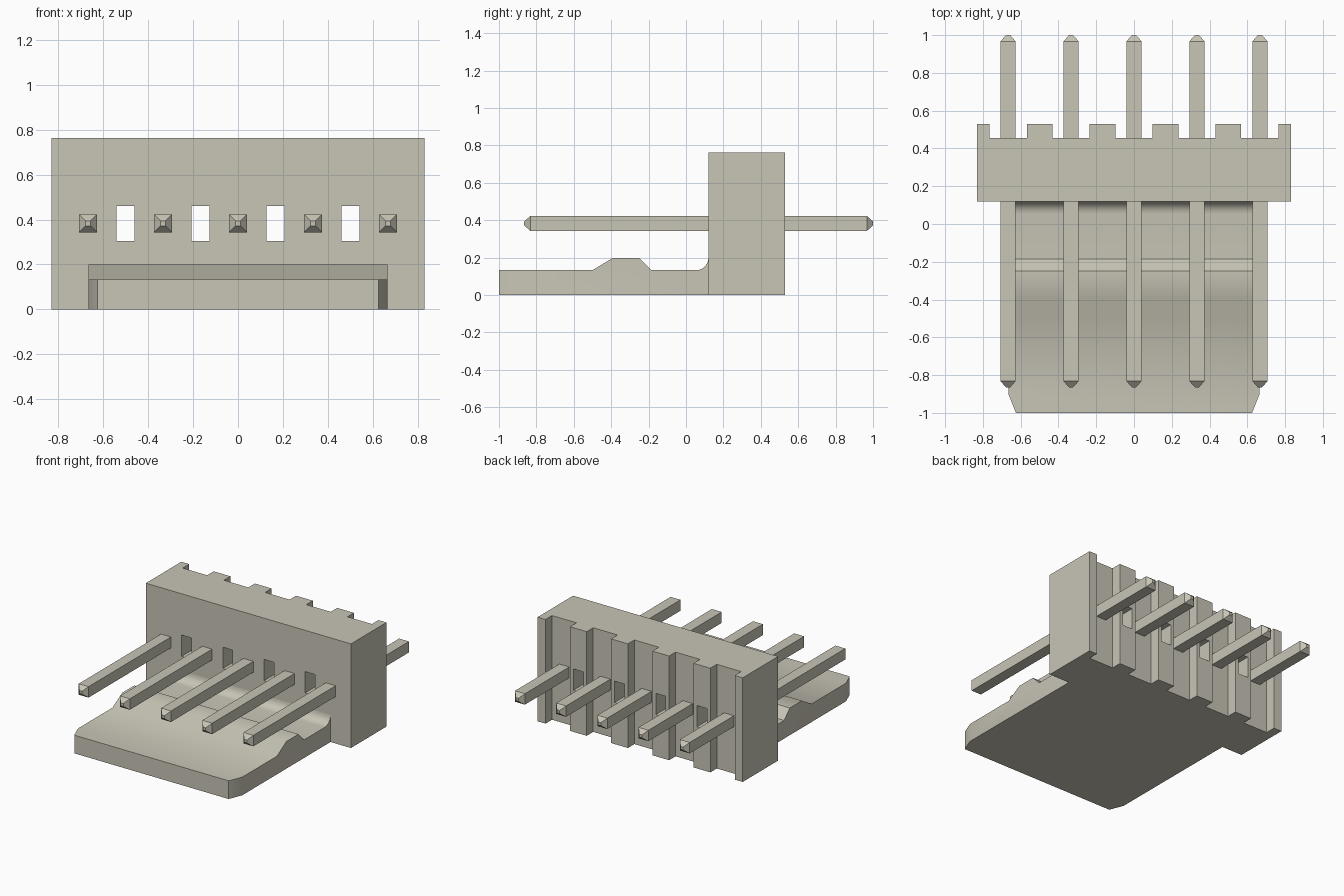
import bpy, bmesh, math
from mathutils import Vector

if "Cube" in bpy.data.objects:
    bpy.data.objects.remove(bpy.data.objects["Cube"])

mat = bpy.data.materials.new("ivory_plastic")
mat.diffuse_color = (0.58, 0.56, 0.47, 1)
mat.use_nodes = True
mat.node_tree.nodes["Principled BSDF"].inputs["Base Color"].default_value = mat.diffuse_color


def finish(name, bm):
    bmesh.ops.recalc_face_normals(bm, faces=bm.faces)
    me = bpy.data.meshes.new(name)
    bm.to_mesh(me)
    bm.free()
    me.materials.append(mat)
    ob = bpy.data.objects.new(name, me)
    bpy.context.collection.objects.link(ob)
    return ob


def prism(name, pts, depth):
    """Extrude a closed outline of 3D points along a vector."""
    bm = bmesh.new()
    face = bm.faces.new([bm.verts.new(p) for p in pts])
    ext = bmesh.ops.extrude_face_region(bm, geom=[face])["geom"]
    bmesh.ops.translate(bm, vec=Vector(depth),
                        verts=[g for g in ext if isinstance(g, bmesh.types.BMVert)])
    return finish(name, bm)


def box(name, x0, x1, y0, y1, z0, z1):
    return prism(name, [(x0, y0, z0), (x1, y0, z0), (x1, y1, z0), (x0, y1, z0)],
                 (0, 0, z1 - z0))


def cut(target, cutters, op='DIFFERENCE'):
    """Apply boolean cutters, then remove them."""
    bpy.context.view_layer.objects.active = target
    for c in cutters:
        c.hide_render = True
        mod = target.modifiers.new("cut", 'BOOLEAN')
        mod.operation, mod.object, mod.solver = op, c, 'EXACT'
        bpy.ops.object.modifier_apply(modifier=mod.name)
        bpy.data.objects.remove(c)


PITCH = 1 / 3
PIN_X = [PITCH * i for i in range(-2, 3)]

# Housing wall: comb outline with a groove behind every pin
FRONT, GROOVE, BACK, W, H = 0.12, 0.455, 0.53, 0.83, 0.762
outline = [(-W, FRONT), (W, FRONT), (W, BACK)]
for x in reversed(PIN_X):
    outline += [(x + 0.099, BACK), (x + 0.099, GROOVE),
                (x - 0.099, GROOVE), (x - 0.099, BACK)]
outline.append((-W, BACK))
housing = prism("housing_wall", [(x, y, 0) for x, y in outline], (0, 0, H))

# Slots passing through the wall between the pins
cut(housing, [box("slot_cutter", x - 0.04, x + 0.04, 0, 0.7, 0.305, 0.46)
              for x in (-1.5 * PITCH, -0.5 * PITCH, 0.5 * PITCH, 1.5 * PITCH)])

# Locking plate: side profile with ridge and a fillet at the wall
T, R, PW = 0.133, 0.066, 0.665
side = [(FRONT, 0), (-1, 0), (-1, T), (-0.5, T), (-0.39, T + R),
        (-0.25, T + R), (-0.185, T)]
side += [(FRONT - R + R * math.sin(a), T + R - R * math.cos(a))
         for a in (math.radians(15 * i) for i in range(7))]
plate = prism("locking_plate", [(-PW, y, z) for y, z in side], (2 * PW, 0, 0))

# Clipped front corners of the plate
cut(plate, [prism("corner_cutter",
                  [(s * 0.625, -1, -0.1), (s * 0.665, -0.9, -0.1),
                   (s * 0.705, -0.8, -0.1), (s * 0.8, -1.1, -0.1),
                   (s * 0.585, -1.1, -0.1)], (0, 0, 0.5)) for s in (-1, 1)])
bpy.ops.object.select_all(action='DESELECT')
plate.select_set(True)
bpy.context.view_layer.objects.active = plate
bpy.ops.object.shade_smooth_by_angle(angle=math.radians(32))

# Square pins with tapered tips at both ends
PIN_Z = 0.383
for i, px in enumerate(PIN_X):
    bm = bmesh.new()
    rings = []
    for y, r in ((-0.865, 0.011), (-0.832, 0.04), (0.967, 0.04), (1.0, 0.011)):
        rings.append([bm.verts.new((px + sx * r, y, PIN_Z + sz * r))
                      for sx, sz in ((-1, -1), (1, -1), (1, 1), (-1, 1))])
    for a, b in zip(rings, rings[1:]):
        for k in range(4):
            n = (k + 1) % 4
            bm.faces.new((a[k], a[n], b[n], b[k]))
    bm.faces.new(rings[0])
    bm.faces.new(rings[-1])
    finish(f"pin_{i + 1}", bm)
